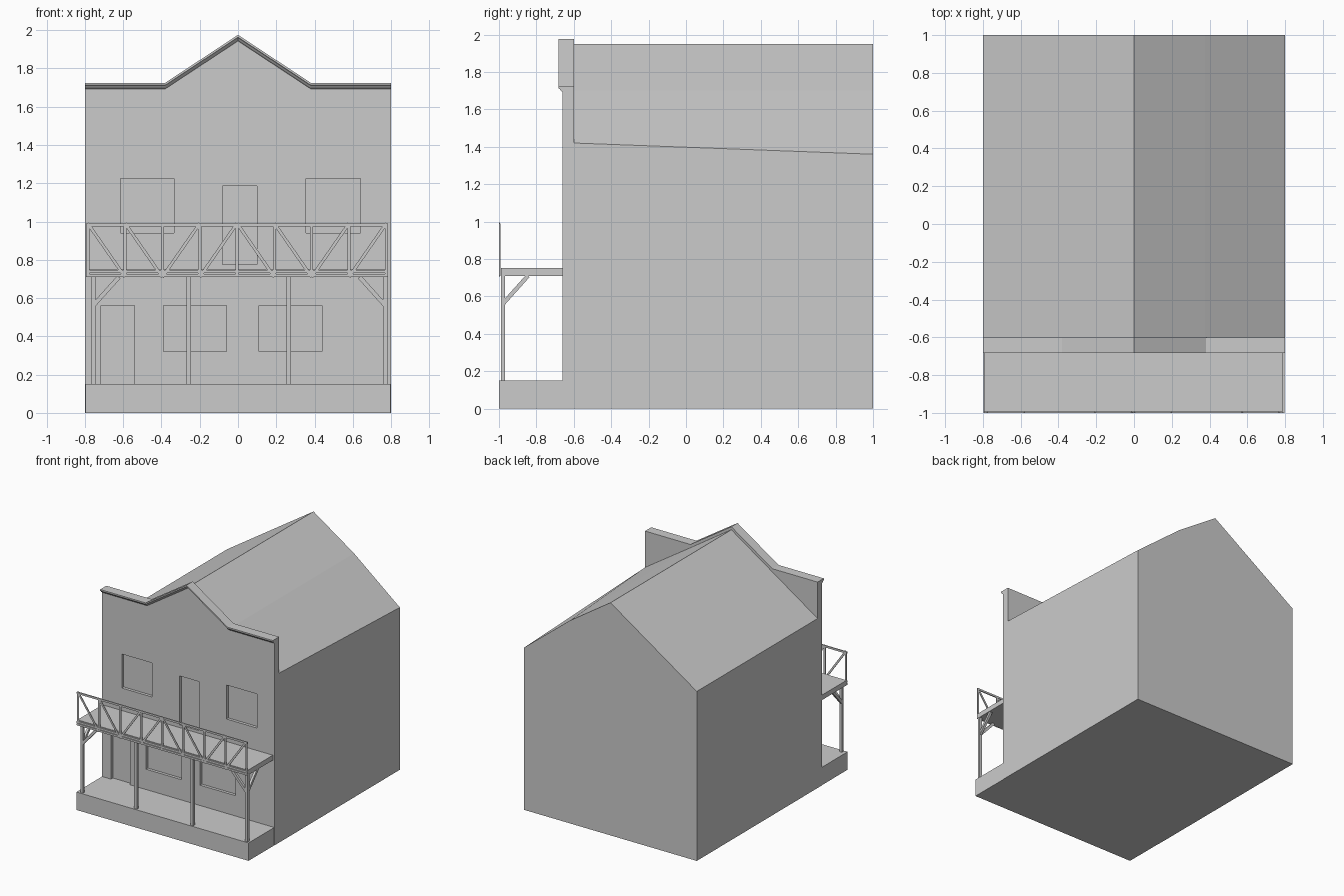
import bpy, bmesh
from mathutils import Vector, Matrix

if "Cube" in bpy.data.objects:
    bpy.data.objects.remove(bpy.data.objects["Cube"])


def finish(name, bm):
    bmesh.ops.recalc_face_normals(bm, faces=bm.faces)
    me = bpy.data.meshes.new(name)
    bm.to_mesh(me)
    bm.free()
    ob = bpy.data.objects.new(name, me)
    bpy.context.collection.objects.link(ob)
    return ob


def add_box(bm, x0, x1, y0, y1, z0, z1):
    m = Matrix.Translation(((x0 + x1) / 2, (y0 + y1) / 2, (z0 + z1) / 2))
    m = m @ Matrix.Diagonal((x1 - x0, y1 - y0, z1 - z0, 1))
    bmesh.ops.create_cube(bm, size=1, matrix=m)


def add_beam(bm, p, q, w, d):
    # Square-cut bar from p to q; d is its thickness across the frame plane
    p, q = Vector(p), Vector(q)
    along = (q - p).normalized()
    across = Vector((0, 1, 0)) if abs(along.y) < 1e-4 else Vector((1, 0, 0))
    third = along.cross(across)
    m = Matrix((across, third, along)).transposed().to_4x4()
    m = Matrix.Translation((p + q) / 2) @ m @ Matrix.Diagonal((d, w, (q - p).length, 1))
    bmesh.ops.create_cube(bm, size=1, matrix=m)


def loft(name, sections):
    bm = bmesh.new()
    rings = [[bm.verts.new(p) for p in s] for s in sections]
    n = len(rings[0])
    for a, b in zip(rings, rings[1:]):
        for i in range(n):
            j = (i + 1) % n
            bm.faces.new((a[i], a[j], b[j], b[i]))
    bm.faces.new(rings[0])
    bm.faces.new(rings[-1])
    return finish(name, bm)


# Main building with a slightly sagging right rear eave
def house_section(y, right_eave):
    return [(x, y, z) for x, z in ((-.8, 0), (.8, 0), (.8, right_eave),
                                   (.375, 1.70), (0, 1.95), (-.8, 1.42))]


loft("main_building", [house_section(-.6, 1.42), house_section(1, 1.36)])

# False front wall with stepped gable
skyline = [(-.8, 1.725), (-.38, 1.725), (0, 1.975), (.38, 1.725), (.8, 1.725)]
outline = [(.8, 0), (-.8, 0)] + skyline
front = loft("false_front", [[(x, y, z) for x, z in outline] for y in (-.66, -.6)])

# Recessed doors and windows
openings = [(-.615, -.335, .94, 1.225), (.355, .64, .94, 1.225), (-.08, .10, .775, 1.185),
            (-.715, -.54, .15, .56), (-.39, -.06, .32, .56), (.11, .44, .32, .56)]
bm = bmesh.new()
for x0, x1, z0, z1 in openings:
    add_box(bm, x0, x1, -.7, -.635, z0, z1)
cutter = finish("opening_cutter", bm)
cutter.hide_render = True
mod = front.modifiers.new("openings", 'BOOLEAN')
mod.operation = 'DIFFERENCE'
mod.solver = 'EXACT'
mod.object = cutter
bpy.context.view_layer.objects.active = front
bpy.ops.object.modifier_apply(modifier=mod.name)
bpy.data.objects.remove(cutter)

# Moulded cornice following the skyline
moulding = [(-.66, 0), (-.682, 0), (-.682, -.012), (-.674, -.018), (-.668, -.026), (-.66, -.032)]
loft("cornice", [[(x, y, z + dz) for y, dz in moulding] for x, z in skyline])

# Boardwalk and balcony floor
bm = bmesh.new()
add_box(bm, -.798, .798, -1, -.66, 0, .15)
finish("boardwalk", bm)
bm = bmesh.new()
add_box(bm, -.795, .785, -.99, -.66, .71, .752)
finish("balcony_floor", bm)

# Porch posts
post_x = (-.757, -.257, .265, .77)
bm = bmesh.new()
for x in post_x:
    add_box(bm, x - .012, x + .012, -.99, -.967, .15, .71)
finish("porch_posts", bm)

# Diagonal braces on the corner posts
bm = bmesh.new()
for x, s in ((post_x[0], 1), (post_x[-1], -1)):
    add_beam(bm, (x, -.979, .56), (x + s * .135, -.979, .71), .022, .02)
    add_beam(bm, (x, -.979, .56), (x, -.845, .71), .022, .02)
finish("porch_braces", bm)

# Balcony railing: rails, uprights and diagonals
bm = bmesh.new()
for z in (.982, .738, .718):
    add_beam(bm, (-.795, -.995, z), (.785, -.995, z), .016, .009)
stations = [-.785 + i * .195 for i in range(9)]
for x in stations:
    add_box(bm, x - .008, x + .008, -.9985, -.9925, .71, .985)
for i, falls in enumerate((1, 1, 0, 0, 1, 1, 0, 0)):
    a, b = (.99, .71) if falls else (.71, .99)
    add_beam(bm, (stations[i], -.997, a), (stations[i + 1], -.997, b), .016, .006)
finish("balcony_railing", bm)
